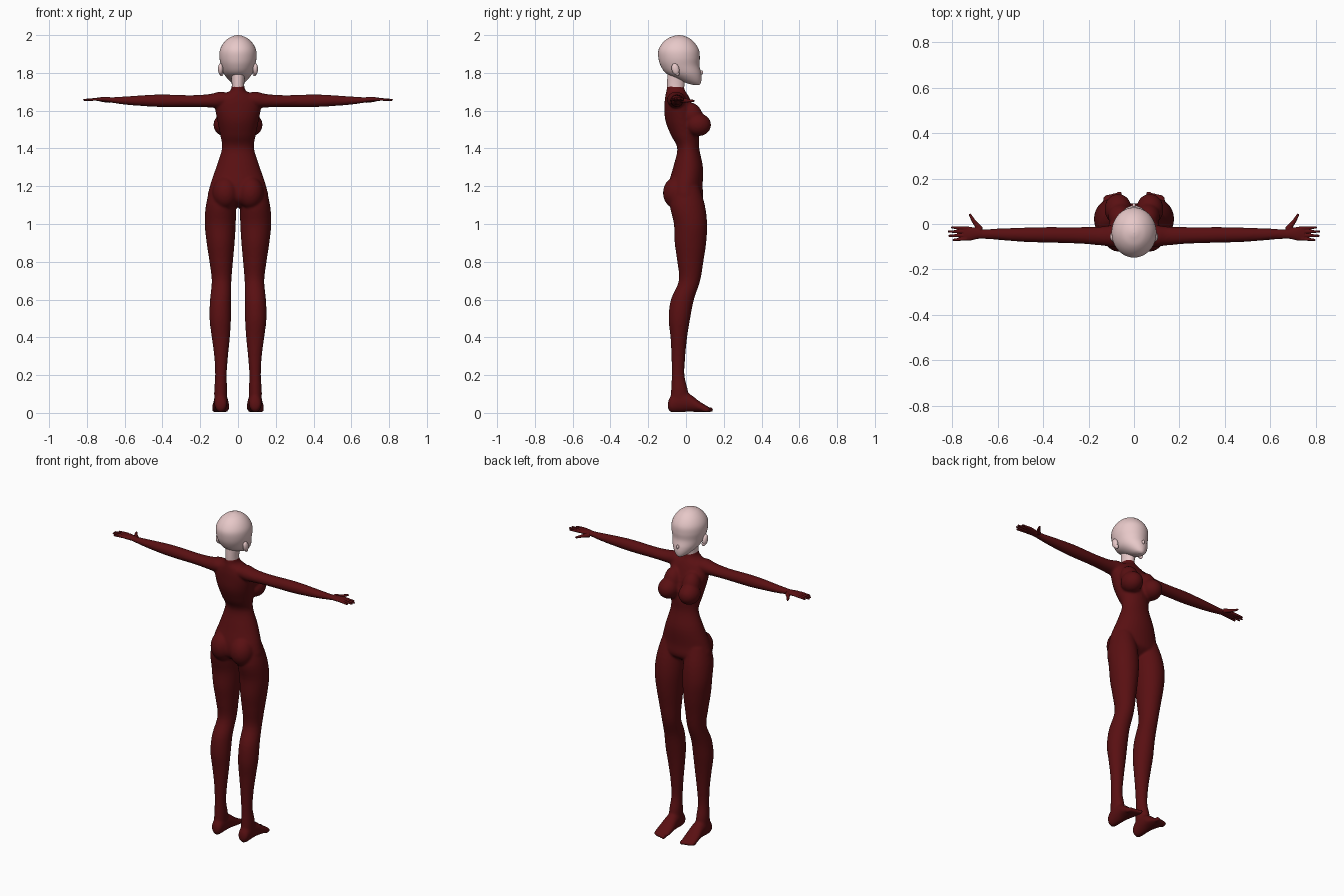
import bpy, bmesh
from math import sin, cos, pi
from mathutils import Vector, Matrix
from mathutils.bvhtree import BVHTree

if "Cube" in bpy.data.objects:
    bpy.data.objects.remove(bpy.data.objects["Cube"])


def material(name, rgb):
    m = bpy.data.materials.new(name)
    m.use_nodes = True
    m.diffuse_color = (*rgb, 1)
    m.node_tree.nodes["Principled BSDF"].inputs["Base Color"].default_value = (*rgb, 1)
    return m


SUIT = material("dark red suit", (0.1, 0.005, 0.006))
SKIN = material("pale pink skin", (0.8, 0.58, 0.58))
WHITE = material("eye white", (0.85, 0.8, 0.8))
IRIS = material("red iris", (0.2, 0.015, 0.015))
DARK = material("dark lash", (0.03, 0.004, 0.005))
LIP = material("rose lip", (0.5, 0.22, 0.22))


def finish(bm, name, mat, voxel=0, smooth=0):
    bmesh.ops.recalc_face_normals(bm, faces=bm.faces)
    mesh = bpy.data.meshes.new(name)
    bm.to_mesh(mesh)
    ob = bpy.data.objects.new(name, mesh)
    bpy.context.collection.objects.link(ob)
    mesh.materials.append(mat)
    if voxel:
        r = ob.modifiers.new("fuse", 'REMESH')
        r.mode, r.voxel_size, r.use_smooth_shade = 'VOXEL', voxel, True
    if smooth:
        s = ob.modifiers.new("soften", 'SMOOTH')
        s.factor, s.iterations = 0.5, smooth
    mesh.shade_smooth()
    return ob


def spline(p, q, r, s, t):
    return [0.5 * (2 * b + (c - a) * t + (2 * a - 5 * b + 4 * c - d) * t * t
                   + (3 * b - a - 3 * c + d) * t ** 3) for a, b, c, d in zip(p, q, r, s)]


def loft(bm, axis, sections, side=1, steps=4, n=32):
    """Closed oval tube; each section is (position, low u, high u, low v, high v)."""
    S = [sections[0]] + sections + [sections[-1]]
    rows = [spline(*S[i:i + 4], k / steps) for i in range(len(S) - 3) for k in range(steps)]
    rows.append(sections[-1])
    rings = []
    for t, u0, u1, v0, v1 in rows:
        ring = []
        for k in range(n):
            a = 2 * pi * k / n
            u = (u0 + u1) / 2 + (u1 - u0) / 2 * cos(a)
            v = (v0 + v1) / 2 + (v1 - v0) / 2 * sin(a)
            x, y, z = {'x': (t, u, v), 'y': (u, t, v), 'z': (u, v, t)}[axis]
            ring.append(bm.verts.new((side * x, y, z)))
        rings.append(ring)
    for a, b in zip(rings, rings[1:]):
        for k in range(n):
            bm.faces.new((a[k], a[k - 1], b[k - 1], b[k]))
    bm.faces.new(rings[0])
    bm.faces.new(rings[-1])


def ball(bm, center, radii, side=1, tilt=0):
    m = (Matrix.Translation((side * center[0], center[1], center[2]))
         @ Matrix.Rotation(tilt, 4, 'X') @ Matrix.Diagonal((*radii, 1)))
    bmesh.ops.create_uvsphere(bm, u_segments=24, v_segments=16, radius=1, matrix=m)


def finger(bm, a, b, r0, r1, side):
    a, b = (Vector((side * p[0], p[1], p[2])) for p in (a, b))
    turn = (b - a).to_track_quat('Z', 'Y').to_matrix().to_4x4()
    bmesh.ops.create_cone(bm, cap_ends=True, segments=16, radius1=r0, radius2=r1,
                          depth=(b - a).length, matrix=Matrix.Translation((a + b) / 2) @ turn)
    ball(bm, (b.x, b.y, b.z), (r1, r1, r1))


# Suited body: torso, chest, hips, legs, feet and arms fused together
body = bmesh.new()
torso = [(1.735, .034, -.1, -.012), (1.705, .042, -.104, -.004), (1.675, .095, -.11, .015),
         (1.63, .122, -.114, .035), (1.55, .11, -.11, .06), (1.47, .094, -.08, .07),
         (1.4, .085, -.046, .07), (1.3, .116, -.068, .09), (1.2, .149, -.095, .088),
         (1.13, .155, -.09, .088), (1.09, .06, -.04, .04)]
loft(body, 'z', [(z, -w, w, b, f) for z, w, b, f in torso])
leg = [(1.2, .02, .145, -.07, .07), (1.1, .011, .17, -.085, .1), (1.0, .012, .176, -.064, .112),
       (.9, .018, .166, -.06, .107), (.8, .027, .151, -.046, .092), (.7, .035, .139, -.038, .075),
       (.6, .037, .148, -.08, .042), (.5, .037, .151, -.092, .022), (.4, .043, .139, -.082, .006),
       (.3, .053, .126, -.077, -.004), (.2, .06, .121, -.076, -.008), (.12, .057, .126, -.079, .01),
       (.04, .058, .125, -.085, .02)]
foot = [(-.096, .075, .105, .025, .055), (-.08, .06, .122, .004, .09), (-.03, .055, .127, .004, .115),
        (.02, .05, .13, .006, .1), (.07, .046, .137, .004, .062), (.115, .05, .137, .003, .034),
        (.13, .065, .12, .006, .024)]
arm = [(.05, -.1, -.0, 1.63, 1.695), (.1, -.1, -.005, 1.615, 1.7), (.15, -.094, -.012, 1.617, 1.688),
       (.25, -.086, -.014, 1.62, 1.682), (.4, -.082, -.014, 1.619, 1.686), (.5, -.078, -.016, 1.624, 1.682),
       (.6, -.07, -.02, 1.632, 1.675), (.69, -.064, -.024, 1.645, 1.67)]
for s in (1, -1):
    loft(body, 'z', leg, s)
    loft(body, 'y', foot, s)
    loft(body, 'x', arm, s)
    ball(body, (.07, .065, 1.525), (.06, .068, .06), s)
    ball(body, (.062, .035, 1.57), (.052, .055, .075), s, .35)
    ball(body, (.066, -.05, 1.165), (.07, .072, .085), s)
    for i in range(5):
        r = .014 - .0015 * i
        ball(body, (.062 + .0165 * i, .127 - .006 * i, .003 + r), (r * .75, .02, r), s)
finish(body, "suit_body", SUIT, .007, 6)

# Hands: palm, four fingers and thumb
for s, name in ((1, "left_hand"), (-1, "right_hand")):
    hand = bmesh.new()
    loft(hand, 'x', [(.655, -.064, -.026, 1.643, 1.669), (.69, -.066, -.02, 1.645, 1.672),
                     (.72, -.073, -.012, 1.648, 1.672), (.75, -.073, -.012, 1.652, 1.668)], s)
    for y, tip, spread in ((-.065, .793, -.005), (-.05, .812, -.002),
                           (-.034, .815, .001), (-.019, .8, .004)):
        finger(hand, (.735, y, 1.661), (tip, y + spread, 1.657), .0082, .0055, s)
    finger(hand, (.675, -.025, 1.655), (.705, .012, 1.653), .014, .009, s)
    finger(hand, (.705, .012, 1.653), (.721, .04, 1.652), .009, .006, s)
    finish(hand, name, SUIT, .003, 3)

# Head with small nose, fused to jaw and cranium
head = bmesh.new()
skull = [(1.737, .012, .035, .07), (1.747, .032, .0, .078), (1.77, .056, -.055, .082),
         (1.8, .077, -.108, .08), (1.84, .09, -.135, .071), (1.88, .098, -.146, .073),
         (1.92, .096, -.146, .069), (1.955, .079, -.127, .049), (1.982, .052, -.097, .02),
         (1.996, .022, -.062, -.012), (2.0, .002, -.04, -.036)]
loft(head, 'z', [(z, -w, w, b, f) for z, w, b, f in skull], steps=6, n=64)
ball(head, (0, .079, 1.802), (.008, .012, .012), tilt=-.4)
surface = BVHTree.FromBMesh(head)
finish(head, "head", SKIN)

neck = bmesh.new()
loft(neck, 'z', [(1.70, -.035, .035, -.098, -.012), (1.74, -.033, .033, -.1, -.008),
                 (1.8, -.037, .037, -.098, .0)])
finish(neck, "neck", SKIN)

# Ears: outer shell with raised lobe
for s, name in ((1, "left_ear"), (-1, "right_ear")):
    ear = bmesh.new()
    ball(ear, (.092, -.056, 1.82), (.014, .02, .031), s, .25)
    ball(ear, (.088, -.046, 1.797), (.011, .011, .014), s)
    finish(ear, name, SKIN)


# Painted face details: thin patches laid on the face
def patch(name, shape, mat, lift, sides=(1, -1), nu=28, nv=5):
    bm = bmesh.new()
    for s in sides:
        grid = []
        for i in range(nu + 1):
            row = []
            for j in range(nv + 1):
                x, z = shape(i / nu, j / nv)
                hit = surface.ray_cast(Vector((s * x, 1, z)), Vector((0, -1, 0)))
                p = hit[0] + hit[1] * lift if hit[0] else Vector((s * x, 0, z))
                row.append(bm.verts.new(p))
            grid.append(row)
        for a, b in zip(grid, grid[1:]):
            for j in range(nv):
                f = bm.faces.new((a[j], a[j + 1], b[j + 1], b[j]))
                f.normal_update()
                if f.normal.y < 0:
                    f.normal_flip()
    mesh = bpy.data.meshes.new(name)
    bmesh.ops.remove_doubles(bm, verts=bm.verts, dist=1e-5)
    bm.to_mesh(mesh)
    mesh.materials.append(mat)
    bpy.context.collection.objects.link(bpy.data.objects.new(name, mesh))


def disc(cx, cz, rx, rz):
    return lambda u, v: (cx + rx * v * cos(2 * pi * u), cz + rz * v * sin(2 * pi * u))


def strip(x0, x1, z0, z1, bow, thick):
    return lambda u, v: (x0 + (x1 - x0) * u, z0 + (z1 - z0) * u
                         + sin(pi * u) * (bow + thick * (v - .5)) + .001 * v)


patch("eye_whites", disc(.046, 1.836, .027, .018), WHITE, .0015)
patch("irises", disc(.046, 1.837, .0165, .0175), IRIS, .0025)
patch("pupils", disc(.046, 1.838, .008, .009), DARK, .0035)
patch("eye_glints", disc(.041, 1.845, .004, .004), WHITE, .0045)
patch("upper_lashes", strip(.016, .078, 1.832, 1.842, .019, .009), DARK, .004)
patch("lower_lashes", strip(.026, .072, 1.828, 1.832, -.011, .002), DARK, .004)
patch("eyebrows", strip(.018, .07, 1.874, 1.876, .009, .005), DARK, .002)
patch("mouth", strip(-.02, .02, 1.772, 1.772, -.003, .004), LIP, .002, sides=(1,))
